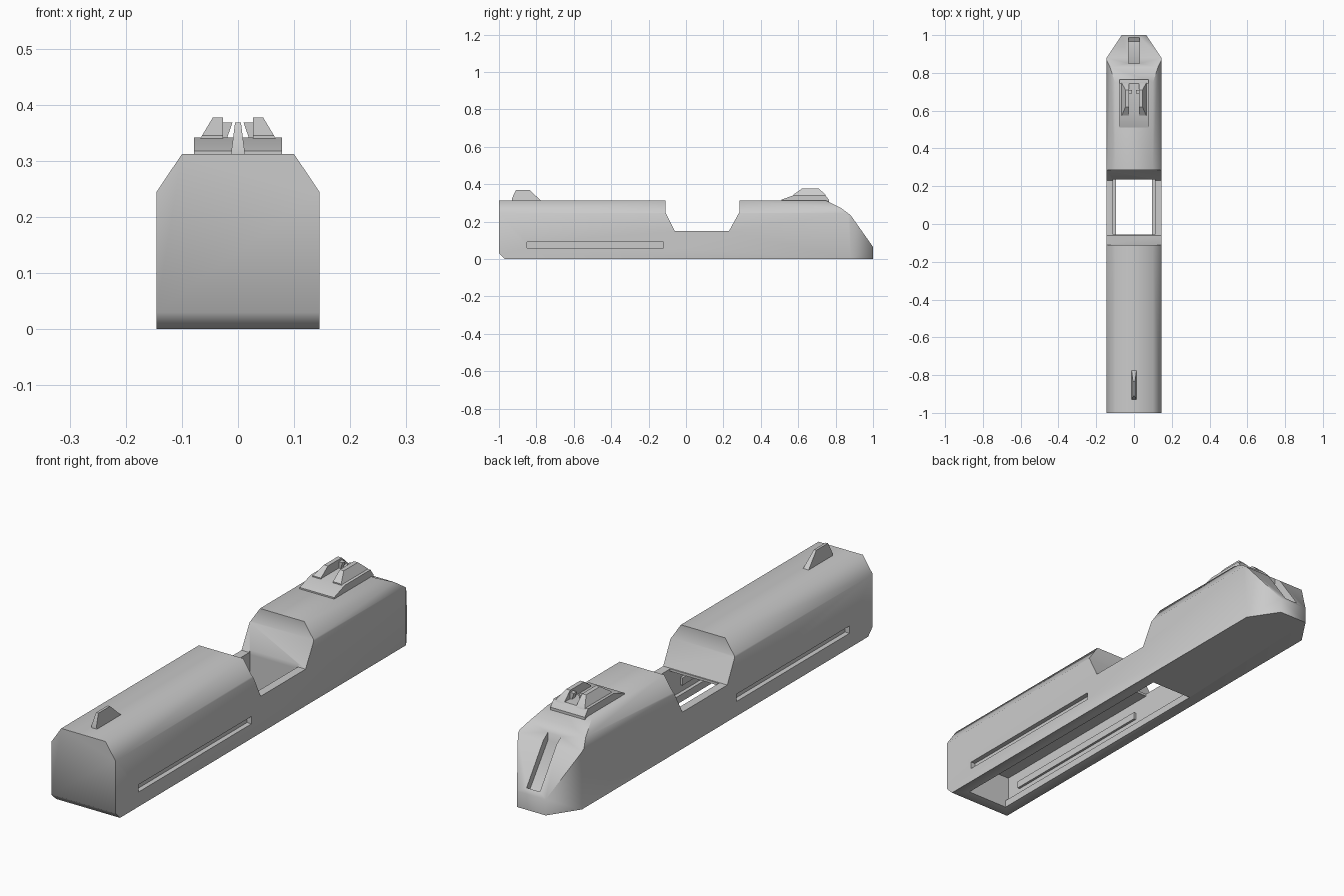
import bpy, bmesh, math
from mathutils import Vector

if "Cube" in bpy.data.objects:
    bpy.data.objects.remove(bpy.data.objects["Cube"])


def prism(name, pts, half, x0=0.0, planes=()):
    """Extrude a (y, z) profile across x, then trim it by (point, normal) planes."""
    bm = bmesh.new()
    face = bm.faces.new([bm.verts.new((x0 - half, y, z)) for y, z in pts])
    ext = bmesh.ops.extrude_face_region(bm, geom=[face])
    bmesh.ops.translate(bm, vec=(2 * half, 0, 0),
                        verts=[g for g in ext["geom"] if isinstance(g, bmesh.types.BMVert)])
    for co, no in planes:
        cut = bmesh.ops.bisect_plane(bm, geom=bm.verts[:] + bm.edges[:] + bm.faces[:],
                                     plane_co=co, plane_no=no, clear_outer=True)
        edges = [g for g in cut["geom_cut"] if isinstance(g, bmesh.types.BMEdge)]
        if edges:
            bmesh.ops.holes_fill(bm, edges=edges)
    bmesh.ops.recalc_face_normals(bm, faces=bm.faces)
    me = bpy.data.meshes.new(name)
    bm.to_mesh(me)
    bm.free()
    ob = bpy.data.objects.new(name, me)
    bpy.context.collection.objects.link(ob)
    return ob


def block(name, x, y, z):
    return prism(name, [(y[0], z[0]), (y[1], z[0]), (y[1], z[1]), (y[0], z[1])],
                 (x[1] - x[0]) / 2, (x[0] + x[1]) / 2)


def smooth(ob, angle=60):
    bpy.ops.object.select_all(action='DESELECT')
    ob.select_set(True)
    bpy.context.view_layer.objects.active = ob
    bpy.ops.object.shade_smooth_by_angle(angle=math.radians(angle))


def cut(ob, cutter):
    m = ob.modifiers.new("cut", 'BOOLEAN')
    m.operation, m.solver, m.object = 'DIFFERENCE', 'EXACT', cutter
    bpy.context.view_layer.objects.active = ob
    bpy.ops.object.modifier_apply(modifier=m.name)
    bpy.data.objects.remove(cutter)


# Main body: side profile trimmed by top chamfers and rear tapers
profile = [(-1, .03), (-.97, 0), (1, 0), (1, .065), (.88, .235), (.83, .272), (.75, .312),
           (.285, .312), (.285, .25), (.23, .15), (-.06, .15), (-.11, .25),
           (-.11, .312), (-1, .312)]
planes = []
for s in (-1, 1):
    planes.append((Vector((s * .145, 0, .245)), Vector((s * .067, 0, .045))))
    planes.append((Vector((s * .145, .88, 0)), Vector((s * .12, .08, 0))))
body = prism("main_body", profile, .145, planes=planes)

# Hollow underside, top window with a ledge, and rear slot
cut(body, block("cutter", (-.095, .095), (-.92, .235), (-.1, .04)))
cut(body, block("cutter", (-.11, .11), (-.92, .235), (.03, .14)))
cut(body, block("cutter", (-.11, .11), (-.055, .235), (.13, .22)))
cut(body, prism("cutter", [(.85, .32), (.85, .225), (.965, .07), (1.0, .09), (1.05, .32)], .03))

# Long side grooves
for s in (-1, 1):
    cut(body, block("cutter", sorted((s * .125, s * .2)), (-.85, -.12), (.06, .09)))
smooth(body)

# Raised ribs behind the grooves
for side, s in (("left", -1), ("right", 1)):
    block(side + "_inner_rib", sorted((s * .1, s * .115)), (-.85, -.12), (.06, .09))

# Front sight: tapered blade
front_planes = [(Vector((s * .0125, 0, .312)), Vector((s * .058, 0, .0075))) for s in (-1, 1)]
smooth(prism("front_sight", [(-.93, .305), (-.93, .325), (-.91, .368), (-.835, .368),
                             (-.775, .312), (-.775, .305)], .014, planes=front_planes), 30)

# Rear sight base
smooth(prism("rear_sight_base", [(.51, .3), (.765, .3), (.765, .315), (.745, .342),
                                 (.58, .342), (.51, .318)], .078), 30)

# Rear sight wings with small inner tabs
for side, s in (("left", -1), ("right", 1)):
    slope = [(Vector((s * .066, 0, .342)), Vector((s * .035, 0, .021)))]
    smooth(prism(side + "_rear_sight_wing",
                 [(.575, .335), (.75, .335), (.745, .345), (.71, .377), (.62, .377), (.575, .345)],
                 .02, s * .047, slope), 30)
    tab = [(Vector((s * .01, 0, .368)), Vector((-s * .026, 0, -.009)))]
    prism(side + "_rear_sight_tab", [(.69, .335), (.71, .335), (.71, .368), (.69, .368)],
          .01, s * .02, tab)
